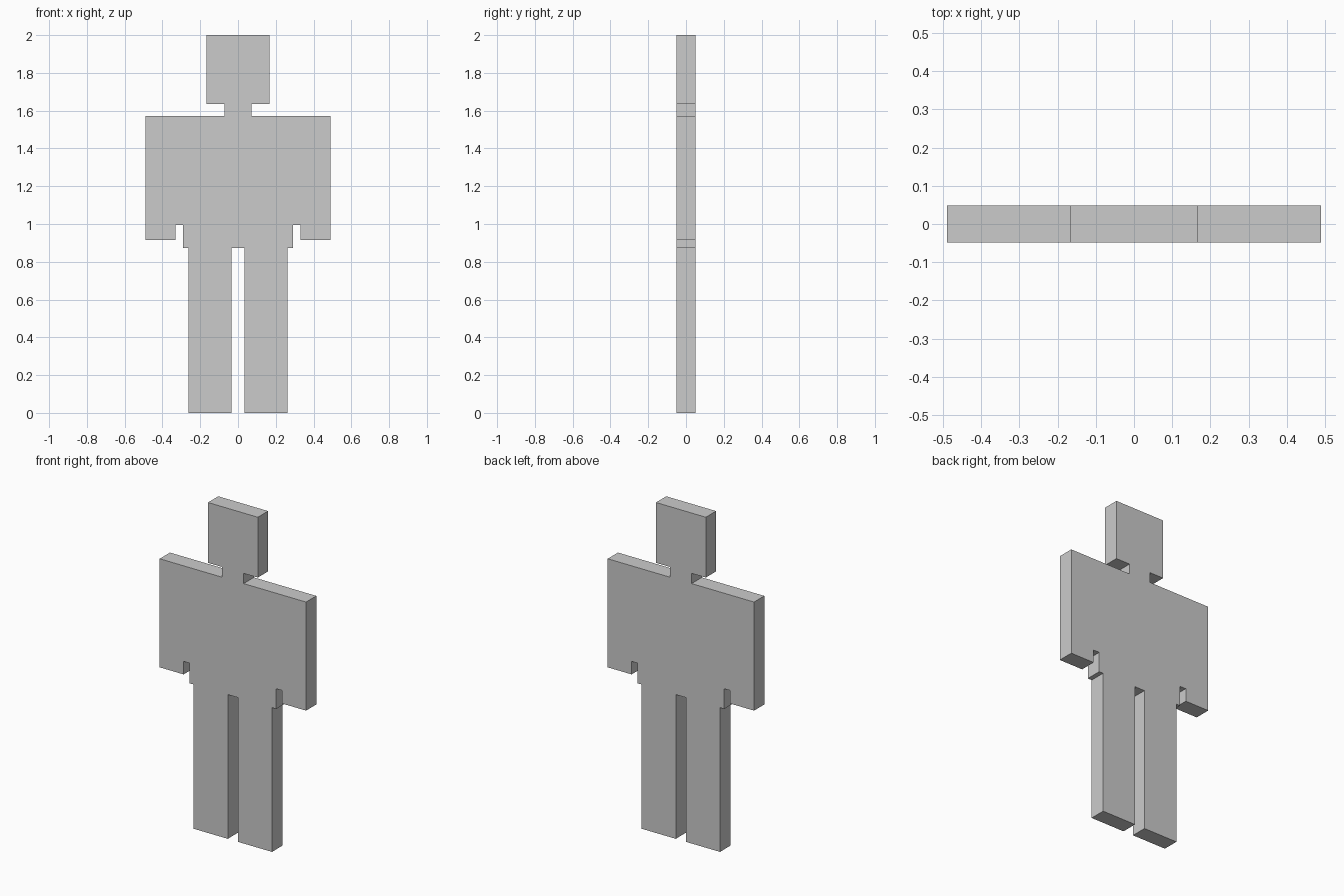
import bpy
import bmesh
from mathutils import Vector

if "Cube" in bpy.data.objects:
    bpy.data.objects.remove(bpy.data.objects["Cube"])

THICKNESS = 0.098

# Right half of the outline (x, z), from the top of the head down to the crotch
half = [
    (0.167, 2.00), (0.167, 1.635),      # head
    (0.072, 1.635), (0.072, 1.573),     # neck
    (0.49, 1.573), (0.49, 0.916),       # shoulder and arm
    (0.33, 0.916), (0.33, 0.995),       # gap between arm and hip
    (0.29, 0.995), (0.29, 0.873),       # hip
    (0.262, 0.873), (0.262, 0.0),       # outer leg
    (0.034, 0.0), (0.034, 0.873),       # inner leg
]
outline = half + [(-x, z) for x, z in reversed(half)]

grey = bpy.data.materials.new("plain grey")
grey.diffuse_color = (0.6, 0.6, 0.6, 1.0)
grey.use_nodes = True
grey.node_tree.nodes["Principled BSDF"].inputs["Base Color"].default_value = grey.diffuse_color

# Flat cut-out figure: outline extruded front to back
bm = bmesh.new()
front = bm.faces.new([bm.verts.new((x, -THICKNESS / 2, z)) for x, z in outline])
result = bmesh.ops.extrude_face_region(bm, geom=[front], use_keep_orig=True)
back_verts = [g for g in result["geom"] if isinstance(g, bmesh.types.BMVert)]
bmesh.ops.translate(bm, verts=back_verts, vec=Vector((0, THICKNESS, 0)))
bmesh.ops.recalc_face_normals(bm, faces=bm.faces)

mesh = bpy.data.meshes.new("figure_cutout")
bm.to_mesh(mesh)
bm.free()
mesh.materials.append(grey)
figure = bpy.data.objects.new("figure_cutout", mesh)
bpy.context.collection.objects.link(figure)
